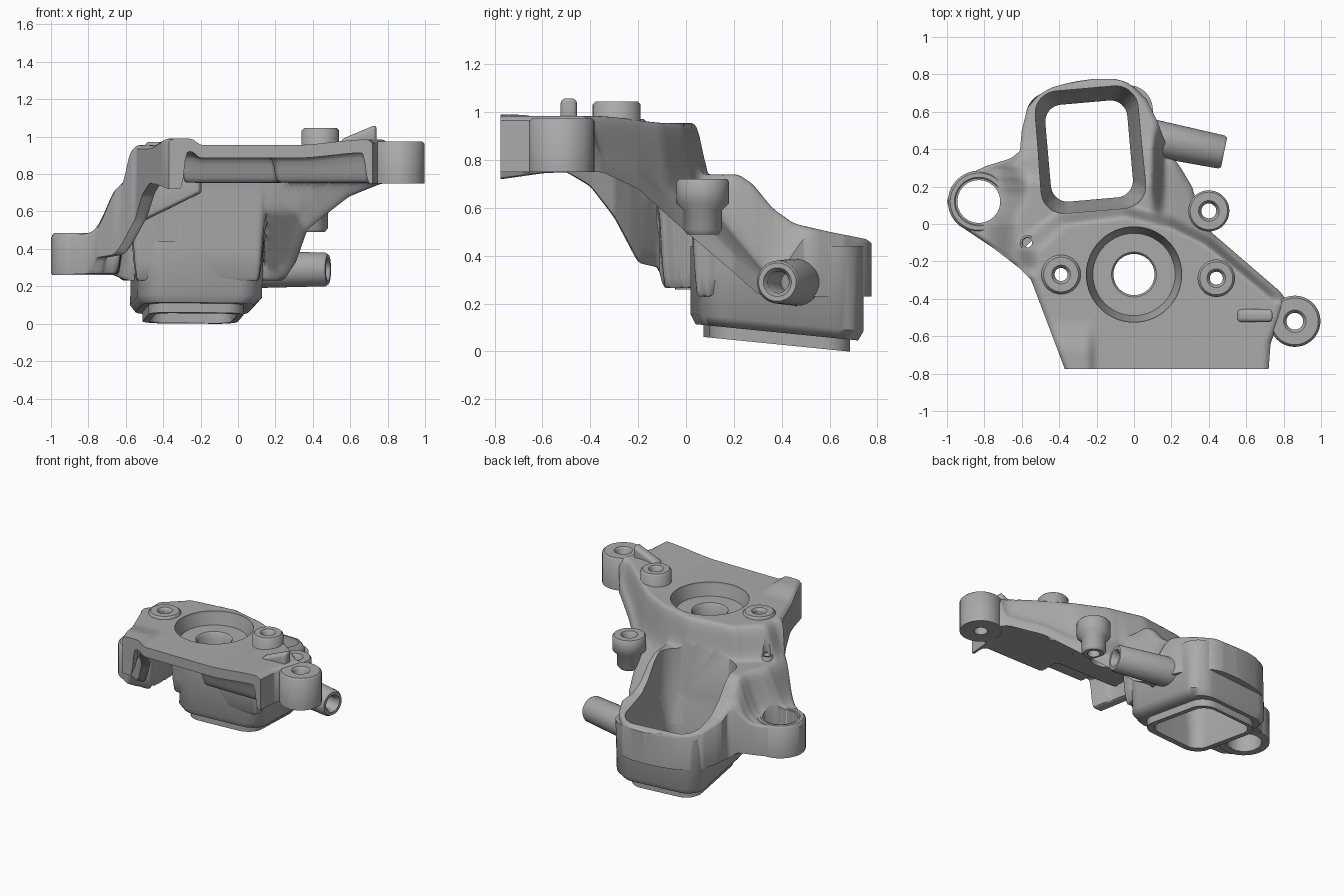
import bpy, bmesh, math
from mathutils import Vector, Matrix

if "Cube" in bpy.data.objects:
    bpy.data.objects.remove(bpy.data.objects["Cube"])

metal = bpy.data.materials.new("cast_grey")
metal.diffuse_color = (0.4, 0.4, 0.4, 1)
metal.use_nodes = True
metal.node_tree.nodes["Principled BSDF"].inputs["Base Color"].default_value = metal.diffuse_color


def interp(tab, t):
    if t <= tab[0][0]:
        return tab[0][1]
    for (a, va), (b, vb) in zip(tab, tab[1:]):
        if t <= b:
            return va + (vb - va) * (t - a) / (b - a)
    return tab[-1][1]


def smooth(t):
    t = max(0.0, min(1.0, t))
    return t * t * (3 - 2 * t)


def finish(bm, name):
    bmesh.ops.remove_doubles(bm, verts=bm.verts, dist=1e-5)
    bmesh.ops.recalc_face_normals(bm, faces=bm.faces)
    me = bpy.data.meshes.new(name)
    bm.to_mesh(me)
    bm.free()
    me.materials.append(metal)
    ob = bpy.data.objects.new(name, me)
    bpy.context.collection.objects.link(ob)
    return ob


def activate(ob):
    bpy.ops.object.select_all(action='DESELECT')
    ob.select_set(True)
    bpy.context.view_layer.objects.active = ob


def shade(ob):
    activate(ob)
    bpy.ops.object.shade_smooth_by_angle(angle=math.radians(45))


def skin(bm, rings, close=False):
    n = len(rings[0])
    pairs = list(zip(rings, rings[1:])) + ([(rings[-1], rings[0])] if close else [])
    for a, b in pairs:
        for i in range(n):
            j = (i + 1) % n
            bm.faces.new((a[i], a[j], b[j], b[i]))


def lathe(name, prof, loc, axis=(0, 0, 1), n=40, tube=True):
    """Turned part: tube=True closes the profile, otherwise both ends are capped."""
    bm = bmesh.new()
    rot = Vector((0, 0, 1)).rotation_difference(Vector(axis)).to_matrix()
    rings = [[bm.verts.new(rot @ Vector((r * math.cos(2 * math.pi * k / n),
                                         r * math.sin(2 * math.pi * k / n), z)) + Vector(loc))
              for k in range(n)] for r, z in prof]
    skin(bm, rings, tube)
    if not tube:
        bm.faces.new(rings[0])
        bm.faces.new(rings[-1])
    return finish(bm, name)


def duct_loft(name, sections):
    """Loft of rounded rectangles (cx, cy, half x, half y, radius, z, slope)."""
    bm = bmesh.new()
    rings = []
    for cx, cy, hx, hy, r, z, slope in sections:
        ring = []
        for q, (sx, sy) in enumerate(((1, 1), (-1, 1), (-1, -1), (1, -1))):
            for k in range(9):
                a = math.radians(90 * q + 90 * k / 8)
                p = Matrix.Rotation(math.radians(5), 2) @ Vector(
                    (sx * (hx - r) + r * math.cos(a), sy * (hy - r) + r * math.sin(a)))
                ring.append(bm.verts.new((cx + p.x, cy + p.y, z + slope * p.y)))
        rings.append(ring)
    skin(bm, rings)
    bm.faces.new(rings[0])
    bm.faces.new(rings[-1])
    return finish(bm, name)


def cut(ob, cutters):
    activate(ob)
    for c in cutters:
        m = ob.modifiers.new("cut", 'BOOLEAN')
        m.operation = 'DIFFERENCE'
        m.solver = 'EXACT'
        m.object = c
        bpy.ops.object.modifier_apply(modifier=m.name)


# Plan outline and height rules of the casting
LEFT = [(-.775, -.37), (-.3, -.55), (-.23, -.62), (-.13, -.75), (-.01, -.93), (.05, -.98),
        (.12, -1), (.19, -.98), (.25, -.92), (.31, -.79), (.35, -.66), (.39, -.61), (.5, -.6),
        (.62, -.57), (.69, -.51), (.73, -.44), (.76, -.33), (.775, -.22)]
RIGHT = [(-.775, .72), (-.64, .73), (-.5, .78), (-.4, .81), (-.36, .78), (-.05, .42), (.0, .37),
         (.2, .31), (.3, .25), (.4, .18), (.55, .125), (.66, .07), (.73, .0), (.76, -.04), (.775, -.1)]
BACK = [(-.6, -.18), (-.4, .0), (-.05, .045), (.2, -.02), (.4, -.12), (.75, -.41)]
RIM = [(.08, .74), (.22, .74), (.28, .7), (.36, .6), (.45, .535), (.6, .5), (.78, .465)]
SHOULDER = [(-.79, .48), (-.75, .51), (-.70, .62), (-.66, .73), (-.6, .75), (-.55, .93), (-.52, .97)]
SKIRT_L = [(-.775, .72), (-.6, .745), (-.5, .75), (-.4, .69), (-.3, .56), (-.2, .37), (-.02, .33), (.0, .26)]
SKIRT_R = [(-.775, .75), (-.35, .75), (-.2, .68), (0, .5), (.2, .33), (.3, .24)]


def top(x, y):
    deck = .955 + .03 * smooth((x - .3) / .4) + .035 * smooth((-.2 - x) / .05) * smooth((-.5 - y) / .2)
    low = interp(RIM, y)
    if x > .1:
        side = max(interp(SKIRT_R, y) + .08, .74 - 1.2 * (y - interp(BACK, x)))
        low += (side - low) * smooth((x - .1) / .06) * smooth((.55 - y) / .2)
    z = deck + (low - deck) * smooth((y - interp(BACK, x)) / .05)
    shift = .07 * smooth((y + .02) / .2)
    return min(z, interp(SHOULDER, x - shift) + .3 * smooth((-.22 - y) / .12))


def bottom(x, y, dl, dr, zt):
    if (y > .32 and x > -.63) or (y > .03 and -.56 < x < .13):
        z = .23
    elif x < -.62 and y > -.1:
        z = .265
    elif dl < .08 or dr < .035:
        z = interp(SKIRT_L if dl < dr else SKIRT_R, y)
    elif y < -.03 and x > -.3:
        # thick hub floor behind a thin front lip
        front = -.58 if x < .2 else -.73
        z = zt - .07 + (.755 - zt + .07) * smooth((y - front) / .05)
    else:
        z = zt - .08
    return min(z, zt - .05)


def relax(h, passes):
    """Soften a grid of heights into cast fillets."""
    for _ in range(passes):
        h = [[(2 * h[i][j] + h[max(i - 1, 0)][j] + h[min(i + 1, NR)][j]
               + h[i][max(j - 1, 0)] + h[i][min(j + 1, NC)]) / 6
              for j in range(NC + 1)] for i in range(NR + 1)]
    return h


# Main casting: top and underside skins joined by a wall round the outline
NR, NC = 140, 100
plan, hi, lo = [], [], []
for i in range(NR + 1):
    y = -.775 + 1.55 * i / NR
    xl, xr = interp(LEFT, y), interp(RIGHT, y)
    xs = [xl + (xr - xl) * j / NC for j in range(NC + 1)]
    plan.append([(x, y, x - xl, xr - x) for x in xs])
    hi.append([top(x, y) for x in xs])
    lo.append([bottom(x, y, x - xl, xr - x, z) for x, z in zip(xs, hi[-1])])
hi, lo = relax(hi, 4), relax(lo, 2)
bm = bmesh.new()
tops, bots = [], []
for prow, hrow, lrow in zip(plan, hi, lo):
    rt, rb = [], []
    for (x, y, dl, dr), zt, zb in zip(prow, hrow, lrow):
        zb = min(zb, zt - .045)
        zt -= .02 * max(0, 1 - min(dl, dr, .78 - y) / .035) ** 2
        rt.append(bm.verts.new((x, y, zt)))
        rb.append(bm.verts.new((x, y, zb)))
    tops.append(rt)
    bots.append(rb)
for i in range(NR):
    for j in range(NC):
        for g in (tops, bots):
            bm.faces.new((g[i][j], g[i][j + 1], g[i + 1][j + 1], g[i + 1][j]))
    for j in (0, NC):
        bm.faces.new((tops[i][j], tops[i + 1][j], bots[i + 1][j], bots[i][j]))
for i in (0, NR):
    for j in range(NC):
        bm.faces.new((tops[i][j], tops[i][j + 1], bots[i][j + 1], bots[i][j]))
casting = finish(bm, "main_casting")

# Lower duct with stepped, tilted outlet lip
duct = duct_loft("lower_duct", [
    (-.24, .38, .255, .295, .11, .03, -.1), (-.24, .38, .255, .295, .11, .08, -.1),
    (-.23, .38, .30, .325, .12, .08, -.1), (-.225, .38, .335, .345, .13, .12, -.1),
    (-.215, .38, .335, .345, .13, .44, 0)])

# Cutters for the duct passage, hub recess and bolt holes
passage = duct_loft("passage_cutter", [
    (-.24, .39, .22, .26, .09, -.2, 0), (-.24, .39, .22, .26, .09, .2, 0),
    (-.235, .4, .275, .325, .12, .44, 0), (-.235, .4, .29, .34, .12, 1.3, 0)])
recess = lathe("recess_cutter", [(.22, .5), (.22, .87), (.255, .94), (.255, 1.2)], (0, -.27, 0), n=56, tube=False)
holes = [lathe("hole_cutter", [(r, z), (r, 1.3)], (x, y, 0), n=24, tube=False)
         for x, y, r, z in ((-.39, -.27, .035, 0), (.44, -.29, .035, 0), (-.57, -.1, .025, .72),
                            (-.83, .12, .115, 0), (.4, .07, .04, 0), (.86, -.52, .05, 0))]
cut(casting, [passage, recess] + holes)
cut(duct, [passage])
for c in [passage, recess] + holes:
    bpy.data.objects.remove(c)


# Tubular bosses, hub floor and side pipe
def boss(name, x, y, z0, z1, r, hole):
    return lathe(name, [(hole, z0), (r, z0), (r, z1 - .012), (r - .012, z1),
                        (hole + .015, z1), (hole, z1 - .015)], (x, y, 0))


parts = [casting, duct,
         boss("left_mount", -.83, .12, .26, .485, .165, .115),
         boss("right_mount", .86, -.52, .75, .975, .137, .045),
         boss("left_pad", -.39, -.27, .82, .972, .105, .035),
         boss("right_pad", .44, -.29, .8, 1.045, .1, .035),
         boss("small_pad", -.57, -.1, .69, .775, .04, .025)]
parts.append(lathe("rear_mount", [(.04, .49), (.065, .49), (.08, .51), (.08, .59), (.11, .62), (.11, .71),
                                  (.1, .722), (.055, .722), (.04, .7)], (.4, .07, 0)))
parts.append(lathe("hub_floor", [(.11, .752), (.23, .752), (.23, .86), (.22, .87), (.12, .87), (.11, .86)],
                   (0, -.27, 0), n=56))
parts.append(lathe("side_pipe", [(.02, 0), (.1, 0), (.09, .4), (.08, .415), (.06, .415), (.045, .395), (.045, .1)],
                   (.075, .465, .29), axis=(.98, -.2, 0)))


# Wedge fin and underside rib
def plate(name, outline, origin, along, width):
    """Extrude a (distance, z) outline sideways from a line in plan."""
    bm = bmesh.new()
    u = Vector(along).normalized()
    v = Vector((-u.y, u.x, 0)) * width / 2
    o = Vector(origin)
    a, b = [[bm.verts.new(o + u * s + Vector((0, 0, z)) + v * k) for s, z in outline] for k in (-1, 1)]
    skin(bm, [a, b])
    bm.faces.new(a)
    bm.faces.new(b)
    ob = finish(bm, name)
    activate(ob)
    m = ob.modifiers.new("round", 'BEVEL')
    m.width, m.segments = width * .3, 3
    bpy.ops.object.modifier_apply(modifier=m.name)
    return ob


parts.append(plate("wedge_fin", [(0, .93), (.19, .9), (.19, 1.065), (0, .985)], (.55, -.49, 0), (1, 0, 0), .07))
parts.append(plate("underside_rib", [(0, .85), (.36, .7), (.36, .54), (0, .7)], (-.2, -.18, 0), (-.85, .4, 0), .05))
for p in parts:
    shade(p)
